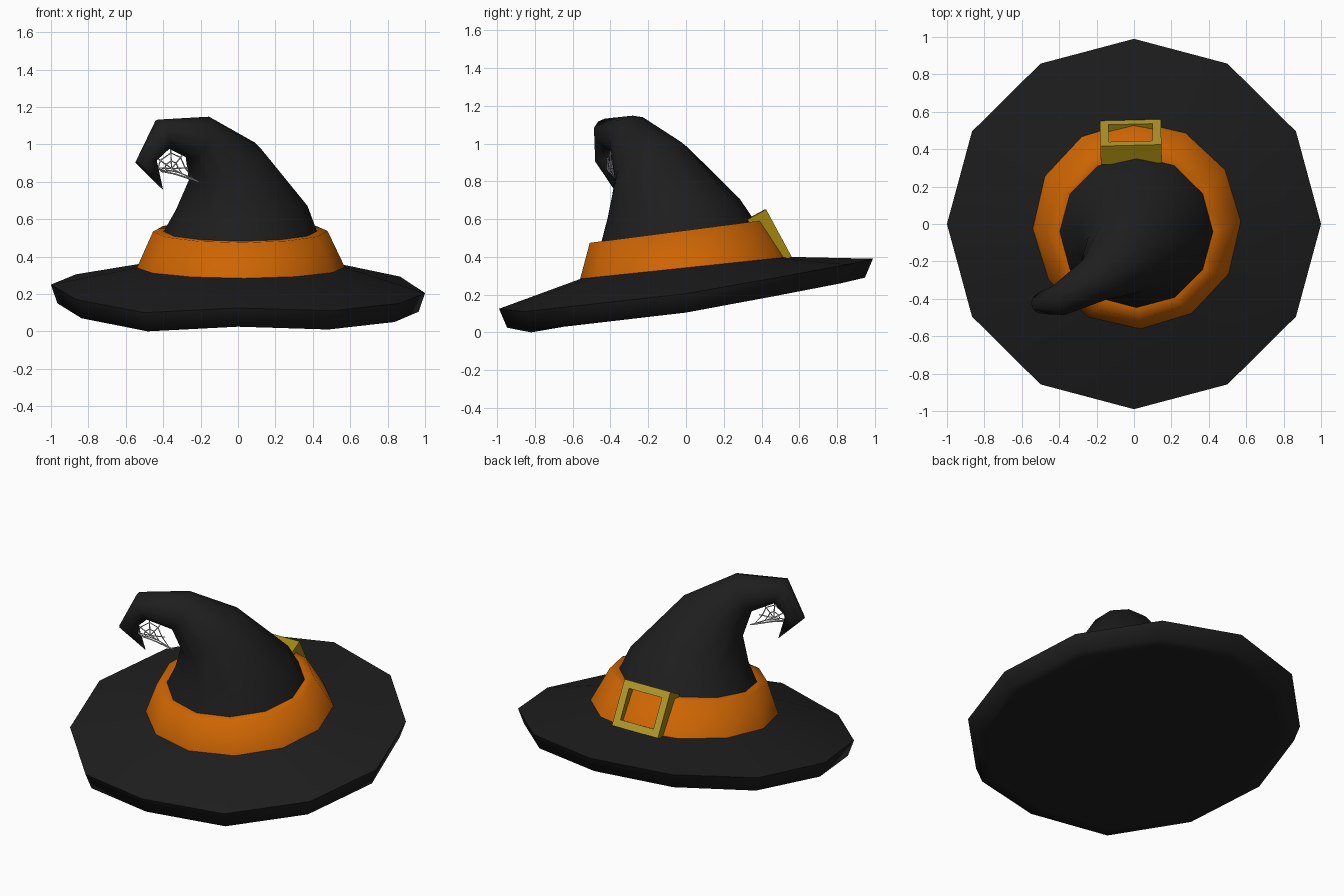
import bpy, bmesh, math
from mathutils import Vector, Quaternion, Matrix

SIDES = 12

cube = bpy.data.objects.get("Cube")
if cube:
    bpy.data.objects.remove(cube, do_unlink=True)


def material(name, rgb):
    m = bpy.data.materials.new(name)
    m.use_nodes = True
    color = (*rgb, 1)
    m.diffuse_color = color
    bsdf = m.node_tree.nodes["Principled BSDF"]
    bsdf.inputs["Base Color"].default_value = color
    bsdf.inputs["Roughness"].default_value = 0.9
    return m


black = material("black felt", (0.013, 0.013, 0.013))
orange = material("orange ribbon", (0.61, 0.13, 0.001))
gold = material("light gold", (0.47, 0.335, 0.025))
dark_gold = material("dark gold", (0.36, 0.235, 0.004))
grey = material("web grey", (0.55, 0.55, 0.55))


def finish(bm, name, mats, angle=None):
    """Turn a bmesh into an object, smooth below the given angle."""
    bmesh.ops.recalc_face_normals(bm, faces=bm.faces[:])
    mesh = bpy.data.meshes.new(name)
    bm.to_mesh(mesh)
    bm.free()
    for mat in mats:
        mesh.materials.append(mat)
    ob = bpy.data.objects.new(name, mesh)
    bpy.context.collection.objects.link(ob)
    if angle:
        bpy.ops.object.select_all(action='DESELECT')
        ob.select_set(True)
        bpy.context.view_layer.objects.active = ob
        bpy.ops.object.shade_smooth_by_angle(angle=math.radians(angle))
    return ob


def loft(bm, rings):
    """Skin rings of points; a one-point ring makes a tip."""
    loops = [[bm.verts.new(p) for p in ring] for ring in rings]
    for a, b in zip(loops, loops[1:]):
        for i in range(SIDES):
            j = (i + 1) % SIDES
            if len(a) == 1:
                bm.faces.new((a[0], b[i], b[j]))
            elif len(b) == 1:
                bm.faces.new((a[i], a[j], b[0]))
            else:
                bm.faces.new((a[i], a[j], b[j], b[i]))


def sloped_ring(cx, cy, radius, z, slope, phase=0):
    """Ring round in plan whose height rises towards the back."""
    ring = []
    for i in range(SIDES):
        a = math.tau * i / SIDES + math.radians(phase)
        y = radius * math.sin(a)
        ring.append(Vector((cx + radius * math.cos(a), cy + y, z + slope * y)))
    return ring


# Wavy brim, a thick sloped disc, open at the top where the crown rises
heights = [.205, .293, .36, .39, .365, .305, .25, .17, .10, .125, .11, .15]
rim = sloped_ring(0, 0, 1, 0, 0)
for p, h in zip(rim, heights):
    p.y *= .99
    p.z = h
under = [Vector((p.x * .966, p.y * .957, p.z - .1)) for p in rim]
middle = Vector((0, 0, .142))
inset = [p.lerp(middle, .08) for p in under]
bm = bmesh.new()
loft(bm, [[middle], inset, under, rim,
          sloped_ring(.015, -.005, .552, .342, .105, 2),
          sloped_ring(.012, -.01, .5, .35, .105)])
finish(bm, "brim", [black], 82)

# Crown that leans forward and curls over at the tip: centre, axis, radius
spine = [
    ((.012, -.01, .35), (0, -.105, 1), .5),
    ((.012, -.04, .53), (0, -.13, 1), .412),
    ((.02, -.065, .66), (-.03, -.14, 1), .352),
    ((-.07, -.184, .892), (-.5, -.5, 1), .212),
    ((-.207, -.295, 1.035), (-.75, -.45, .4), .125),
    ((-.4, -.408, 1.055), (-.85, -.3, -.4), .085),
    ((-.492, -.423, .908), (.1, .05, -1), .058),
]
rings, turn, last = [], Quaternion(), Vector((0, 0, 1))
for centre, axis, radius in spine:
    axis = Vector(axis).normalized()
    turn = last.rotation_difference(axis) @ turn
    last = axis
    rings.append([Vector(centre) + turn @ p
                  for p in sloped_ring(0, 0, radius, 0, 0)])
rings.append([(-.40, -.38, .755)])
bm = bmesh.new()
loft(bm, rings)
finish(bm, "crown", [black], 60)

# Ribbon band round the foot of the crown, with a lip closing onto it
bm = bmesh.new()
loft(bm, [sloped_ring(.015, -.005, .556, .342, .105, 2),
          sloped_ring(.012, -.043, .467, .535, .13, 2),
          sloped_ring(.012, -.04, .405, .535, .13, 1)])
finish(bm, "ribbon_band", [orange], 89)

# Square buckle frame, tilted to lie on the back of the band
bm = bmesh.new()
corners = ((-1, -1), (1, -1), (1, 1), (-1, 1))
section = ((.163, .142, 0), (.117, .096, 0), (.117, .096, -.113), (.163, .142, -.113))
loops = [[bm.verts.new((sx * w, sy * h, d)) for sx, sy in corners]
         for w, h, d in section]
for k in range(4):
    a, b = loops[k], loops[(k + 1) % 4]
    for i in range(4):
        j = (i + 1) % 4
        face = bm.faces.new((a[i], a[j], b[j], b[i]))
        face.material_index = int(k > 0)
buckle = finish(bm, "buckle", [gold, dark_gold])
side = Vector((-1, -.025, 0)).normalized()
out = Vector((-.022, .88, .475)).normalized()
up = out.cross(side)
buckle.matrix_world = (Matrix.Translation((-.018, .488, .526))
                       @ Matrix((side, up, out)).transposed().to_4x4())

# Spider web strung inside the curl
hub = Vector((-.355, 0, .87))
ends = [Vector((x, 0, z)) for x, z in
        ((-.445, .875), (-.43, .925), (-.36, .975), (-.295, .945),
         (-.265, .875), (-.21, .80), (-.33, .835), (-.42, .85))]
threads = [[hub, e] for e in ends[:6]] + [[ends[0], ends[5]]]
for t in (.4, .8):
    ring = [hub.lerp(e, t) for e in ends]
    threads.append(ring + ring[:1])
curve = bpy.data.curves.new("spider_web", 'CURVE')
curve.dimensions = '3D'
curve.bevel_depth = .0035
curve.bevel_resolution = 0
for path in threads:
    spline = curve.splines.new('POLY')
    spline.points.add(len(path) - 1)
    for point, p in zip(spline.points, path):
        point.co = (p.x, -.42 + .25 * (p.x + .44), p.z, 1)
curve.materials.append(grey)
web = bpy.data.objects.new("spider_web", curve)
bpy.context.collection.objects.link(web)
bpy.ops.object.select_all(action='DESELECT')
web.select_set(True)
bpy.context.view_layer.objects.active = web
bpy.ops.object.convert(target='MESH')
